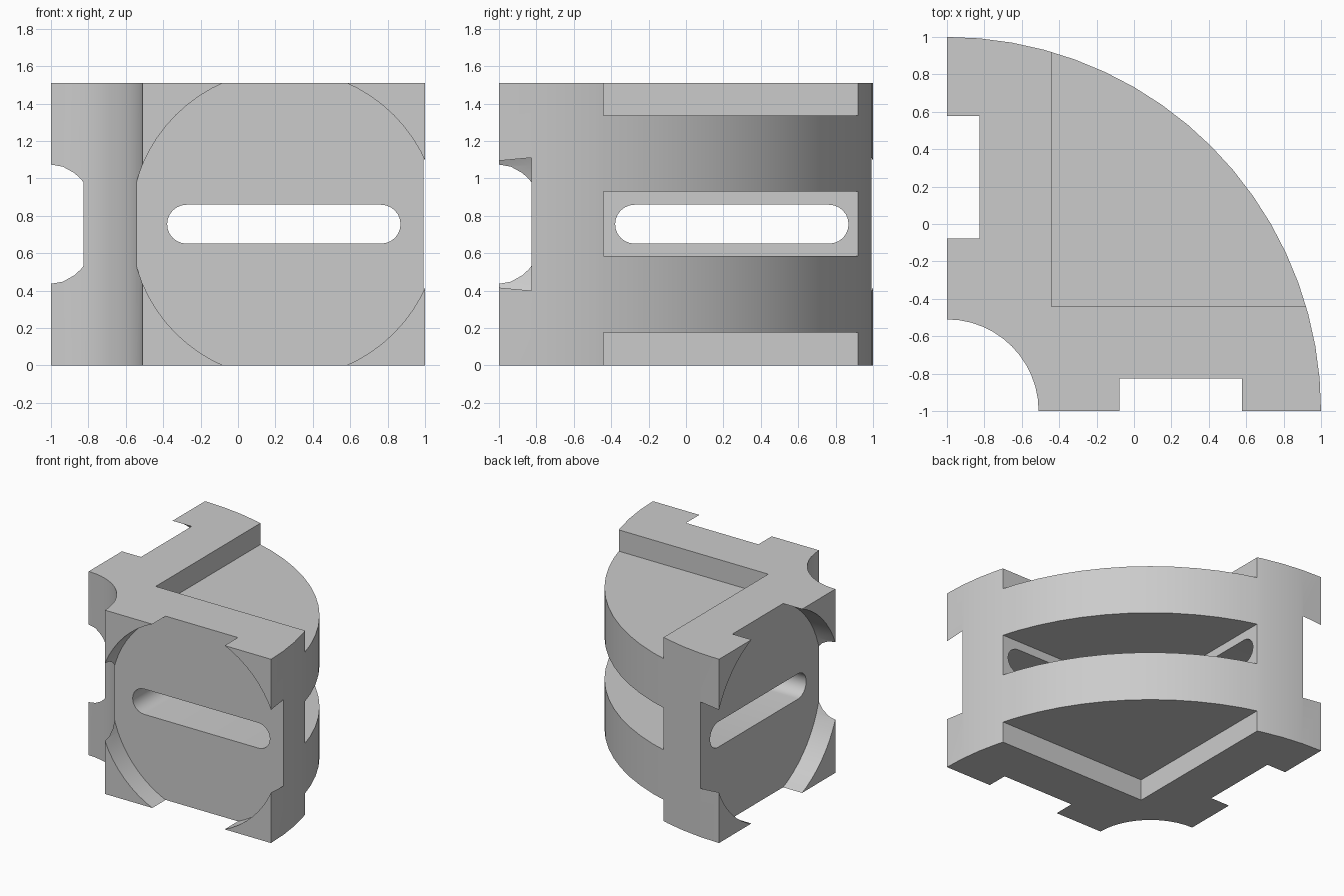
import bpy, bmesh
from math import cos, sin, pi, radians
from mathutils import Vector

HEIGHT = 1.51
MID = HEIGHT / 2
CORNER = -1.0

cube = bpy.data.objects.get("Cube")
if cube:
    bpy.data.objects.remove(cube, do_unlink=True)

grey = bpy.data.materials.new("light grey")
grey.use_nodes = True
grey.diffuse_color = (0.6, 0.6, 0.6, 1)
grey.node_tree.nodes["Principled BSDF"].inputs["Base Color"].default_value = (0.6, 0.6, 0.6, 1)


def arc(cx, cy, r, start, end, steps):
    """Points along a circular arc, angles in degrees."""
    angles = [radians(start + (end - start) * i / steps) for i in range(steps + 1)]
    return [(cx + r * cos(a), cy + r * sin(a)) for a in angles]


def prism(name, profile, place, low, high):
    """Extrude a 2D profile from low to high; place maps (u, v, depth) to xyz."""
    bm = bmesh.new()
    rings = [[bm.verts.new(place(u, v, d)) for u, v in profile] for d in (low, high)]
    bm.faces.new(rings[0])
    bm.faces.new(rings[1])
    count = len(profile)
    for i in range(count):
        j = (i + 1) % count
        bm.faces.new((rings[0][i], rings[0][j], rings[1][j], rings[1][i]))
    bmesh.ops.recalc_face_normals(bm, faces=bm.faces)
    mesh = bpy.data.meshes.new(name)
    bm.to_mesh(mesh)
    bm.free()
    mesh.materials.append(grey)
    obj = bpy.data.objects.new(name, mesh)
    bpy.context.collection.objects.link(obj)
    return obj


def upright(u, v, d):
    return Vector((u, v, d))


def from_front(u, v, d):
    return Vector((u, CORNER + d, v))


def from_side(u, v, d):
    return Vector((CORNER + d, u, v))


# Quarter ring body
ring = arc(CORNER, CORNER, 2, 0, 90, 18) + arc(CORNER, CORNER, 0.49, 90, 0, 12)
body = prism("quarter_ring_body", ring, upright, 0, HEIGHT)

cutters = []

# Gaps above, between and below the two rear shelves
square = [(-0.44, -0.44), (1.5, -0.44), (1.5, 1.5), (-0.44, 1.5)]
for low, high in ((-0.1, 0.175), (0.585, 0.93), (1.335, HEIGHT + 0.1)):
    cutters.append(prism("shelf_gap_cutter", square, upright, low, high))

# Round recess and long slot on each of the two flat walls
disc = arc(0.25, MID, 0.824, 0, 360, 64)[:-1]
slot = arc(0.765, MID, 0.104, -90, 90, 12) + arc(-0.275, MID, 0.104, 90, 270, 12)
for place in (from_front, from_side):
    cutters.append(prism("round_recess_cutter", disc, place, -0.1, 0.173))
    cutters.append(prism("slot_cutter", slot, place, 0.1, 0.7))

# Carve the body
bpy.context.view_layer.objects.active = body
for cutter in cutters:
    cutter.hide_render = True
    mod = body.modifiers.new("carve", "BOOLEAN")
    mod.operation = "DIFFERENCE"
    mod.solver = "EXACT"
    mod.object = cutter
    bpy.ops.object.modifier_apply(modifier=mod.name)
    bpy.data.objects.remove(cutter, do_unlink=True)

# Smooth curved walls, sharp edges
bpy.ops.object.select_all(action="DESELECT")
body.select_set(True)
bpy.ops.object.shade_smooth_by_angle(angle=radians(30))
